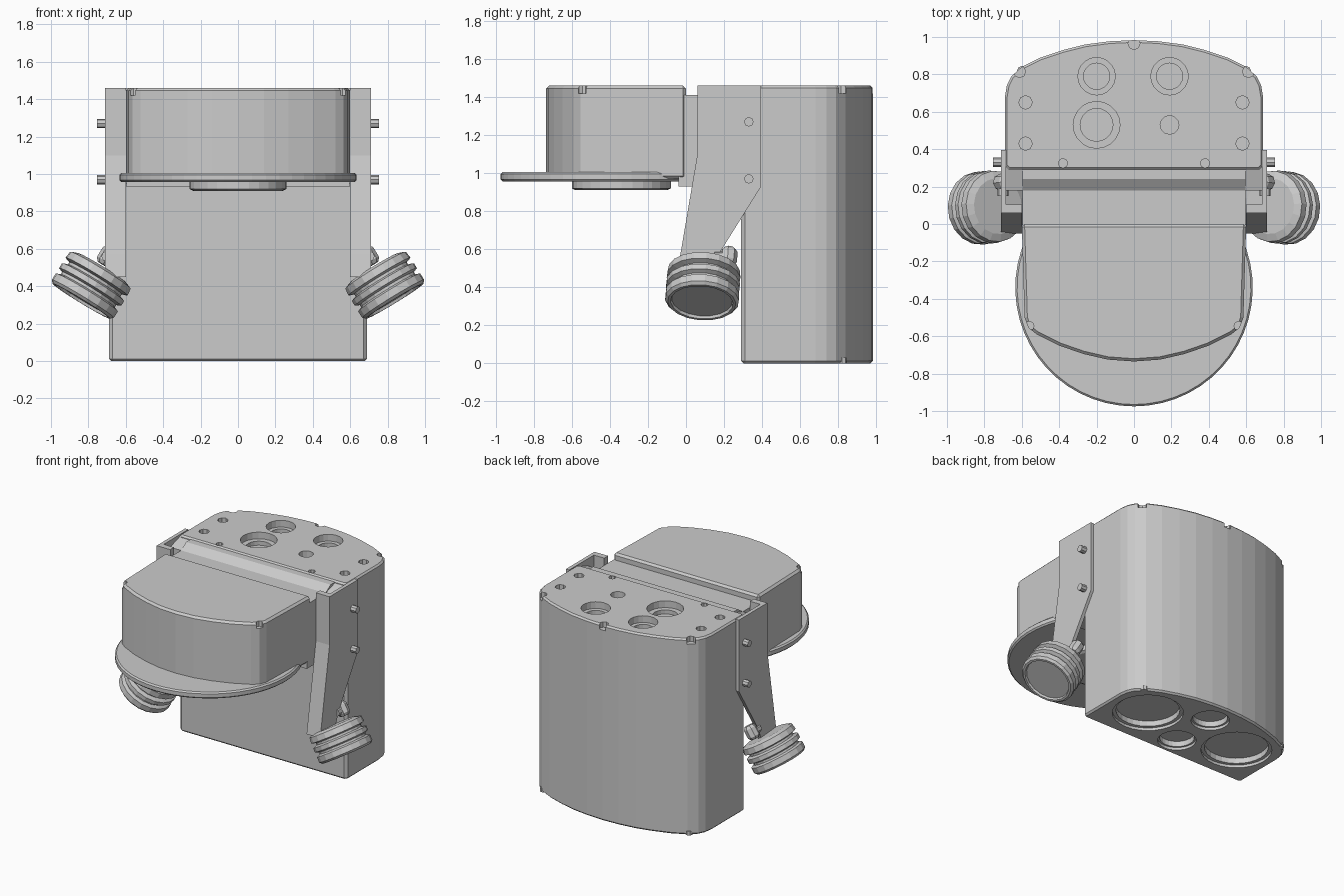
import bpy, bmesh
from math import sin, cos, pi, radians
from mathutils import Vector

if "Cube" in bpy.data.objects:
    bpy.data.objects.remove(bpy.data.objects["Cube"])


def finish(name, bm, bevel=0):
    bmesh.ops.recalc_face_normals(bm, faces=bm.faces)
    me = bpy.data.meshes.new(name)
    bm.to_mesh(me)
    bm.free()
    ob = bpy.data.objects.new(name, me)
    bpy.context.collection.objects.link(ob)
    if bevel:
        m = ob.modifiers.new("bevel", 'BEVEL')
        m.width, m.segments, m.angle_limit = bevel, 1, radians(50)
        apply(ob, m)
    return ob


def apply(ob, mod):
    bpy.context.view_layer.objects.active = ob
    with bpy.context.temp_override(object=ob, active_object=ob):
        bpy.ops.object.modifier_apply(modifier=mod.name)


def prism(name, pts, lo, hi, axis='z', side=1, bevel=0):
    """Extrude an (x, y) outline along z, or a (y, z) outline along x."""
    bm = bmesh.new()
    place = (lambda p, h: (p[0], p[1], h)) if axis == 'z' else (lambda p, h: (h * side, p[0], p[1]))
    a, b = ([bm.verts.new(place(p, h)) for p in pts] for h in (lo, hi))
    n = len(pts)
    bm.faces.new(a)
    bm.faces.new(b[::-1])
    for i in range(n):
        j = (i + 1) % n
        bm.faces.new((a[i], a[j], b[j], b[i]))
    return finish(name, bm, bevel)


def lathe(name, profile, loc, axis=(0, 0, 1), sides=20):
    """Revolve (radius, distance) pairs around an axis; ends are capped."""
    bm = bmesh.new()
    q = Vector(axis).to_track_quat('Z', 'Y')
    rings = [[bm.verts.new(Vector(loc) + q @ Vector((r * cos(2 * pi * i / sides), r * sin(2 * pi * i / sides), t)))
              for i in range(sides)] for r, t in profile]
    for a, b in zip(rings, rings[1:]):
        for i in range(sides):
            j = (i + 1) % sides
            bm.faces.new((a[i], a[j], b[j], b[i]))
    bm.faces.new(rings[0])
    bm.faces.new(rings[-1])
    return finish(name, bm)


def cut(ob, cutters):
    for c in cutters:
        m = ob.modifiers.new("cut", 'BOOLEAN')
        m.operation, m.solver, m.object = 'DIFFERENCE', 'EXACT', c
        apply(ob, m)
        bpy.data.objects.remove(c)


def mirrored(half):
    return half + [(-x, y) for x, y in reversed(half) if x > 0]


TOP = 1.46

# Main tank with domed back
tank_half = [(0.67, 0.29), (0.69, 0.31), (0.69, 0.68), (0.68, 0.74), (0.655, 0.79), (0.60, 0.84),
             (0.50, 0.89), (0.38, 0.93), (0.26, 0.96), (0.13, 0.977), (0, 0.983)]
tank = prism("main_tank", mirrored(tank_half), 0, TOP, bevel=0.012)

# Ports, screw holes and edge notches in the tank top
cutters = []
for x, y, r in ((-0.2, 0.79, 0.1), (0.19, 0.79, 0.1), (-0.2, 0.53, 0.125)):
    cutters.append(lathe("port_cutter", [(r * 0.7, -0.08), (r * 0.7, -0.05), (r, -0.05), (r, 0.05)], (x, y, TOP)))
cutters.append(lathe("port_cutter", [(0.05, -0.06), (0.05, 0.05)], (0.19, 0.53, TOP), sides=12))
for s in (-1, 1):
    for x, y, r in ((0.58, 0.65, 0.036), (0.58, 0.43, 0.036), (0.38, 0.325, 0.025), (0.612, 0.815, 0.032)):
        cutters.append(lathe("screw_cutter", [(r, -0.04), (r, 0.05)], (s * x, y, TOP), sides=8))
cutters.append(lathe("screw_cutter", [(0.032, -0.04), (0.032, 0.05)], (0, 0.965, TOP), sides=8))

# Round recesses in the tank floor
for x, y, r in ((-0.39, 0.61, 0.24), (0.39, 0.61, 0.24), (0, 0.45, 0.13), (0, 0.8, 0.13)):
    cutters.append(lathe("floor_cutter", [(r, -0.05), (r, 0.02), (r * 0.9, 0.02), (r * 0.9, 0.06)], (x, y, 0), sides=28))
cut(tank, cutters)

# Floor screws
for x, y in ((0.6, 0.36), (-0.6, 0.36), (0.6, 0.82), (-0.6, 0.82), (0.12, 0.62), (-0.12, 0.62)):
    lathe("floor_screw", [(0.025, 0), (0.025, 0.03)], (x, y, 0.0), sides=8)

# Bridge with a sunken top between tank and front housing
prism("bridge", [(0.30, 0.93), (0.30, 1.45), (0.24, 1.45), (0.18, 1.41), (0.02, 1.41),
                 (-0.04, 1.41), (-0.04, 0.93)], -0.595, 0.595, axis='x')

# Front housing with a bowed face and corner notches
box_half = [(0.6, 0.0), (0.585, -0.5), (0.565, -0.555), (0.52, -0.59), (0.4, -0.65),
            (0.27, -0.695), (0.14, -0.725), (0, -0.735)]
housing = prism("front_housing", mirrored(box_half), 0.97, TOP, bevel=0.015)
cut(housing, [lathe("notch_cutter", [(0.025, -0.04), (0.025, 0.05)], (s * 0.56, -0.545, TOP), sides=8)
              for s in (-1, 1)])

# Round tray under the housing, trimmed at the bridge
steps = 36
angles = [radians(148 + (392 - 148) * i / steps) for i in range(steps + 1)]
prism("round_tray", [(0.635 * cos(a), -0.34 + 0.635 * sin(a)) for a in angles], 0.957, 1.005, bevel=0.01)
lathe("tray_hub", [(0.24, 0.91), (0.26, 0.92), (0.26, 0.96)], (0, -0.34, 0), sides=28)

for s, tag in ((1, "right"), (-1, "left")):
    # Bracket side plate and folded front flange
    prism(tag + "_bracket_plate", [(0.07, TOP), (0.395, TOP), (0.395, 0.93), (0.17, 0.57), (0.13, 0.47),
                                   (-0.04, 0.47), (-0.02, 0.57), (0.07, 1.1)], 0.685, 0.712, axis='x', side=s)
    prism(tag + "_bracket_flange", [(0.06, TOP), (0.105, TOP), (0.105, 1.1), (0.01, 0.57), (-0.01, 0.45),
                                    (-0.05, 0.45), (-0.03, 0.57), (0.06, 1.1)], 0.6, 0.712, axis='x', side=s)
    prism(tag + "_bracket_tab", [(0.18, 0.95), (0.31, 0.95), (0.31, 1.45), (0.18, 1.41)], 0.58, 0.69,
          axis='x', side=s)
    # Bracket bolts
    for z in (0.97, 1.27):
        lathe(tag + "_bracket_bolt", [(0.025, 0), (0.025, 0.07)], (s * 0.685, 0.33, z), (s, 0, 0), sides=8)
    # Ribbed lamp pointing down and outwards, with a dished lens
    axis = Vector((s * 0.52, -0.06, -0.85)).normalized()
    lathe(tag + "_lamp", [(0.15, -0.01), (0.19, 0.005), (0.195, 0.045), (0.165, 0.055), (0.165, 0.07),
                          (0.195, 0.08), (0.195, 0.11), (0.17, 0.12), (0.17, 0.135), (0.195, 0.145),
                          (0.195, 0.185), (0.18, 0.2), (0.165, 0.2), (0.16, 0.185)],
          (s * 0.733, 0.095, 0.49), axis, sides=18)
    # Lamp mounting stud and knob
    lathe(tag + "_lamp_stud", [(0.03, 0), (0.03, 0.1)], (s * 0.70, 0.15, 0.56), (0, 1, 0), sides=8)
    lathe(tag + "_lamp_knob", [(0.03, -0.05), (0.045, -0.03), (0.045, 0.03), (0.03, 0.05)],
          (s * 0.70, 0.225, 0.56), axis, sides=8)
